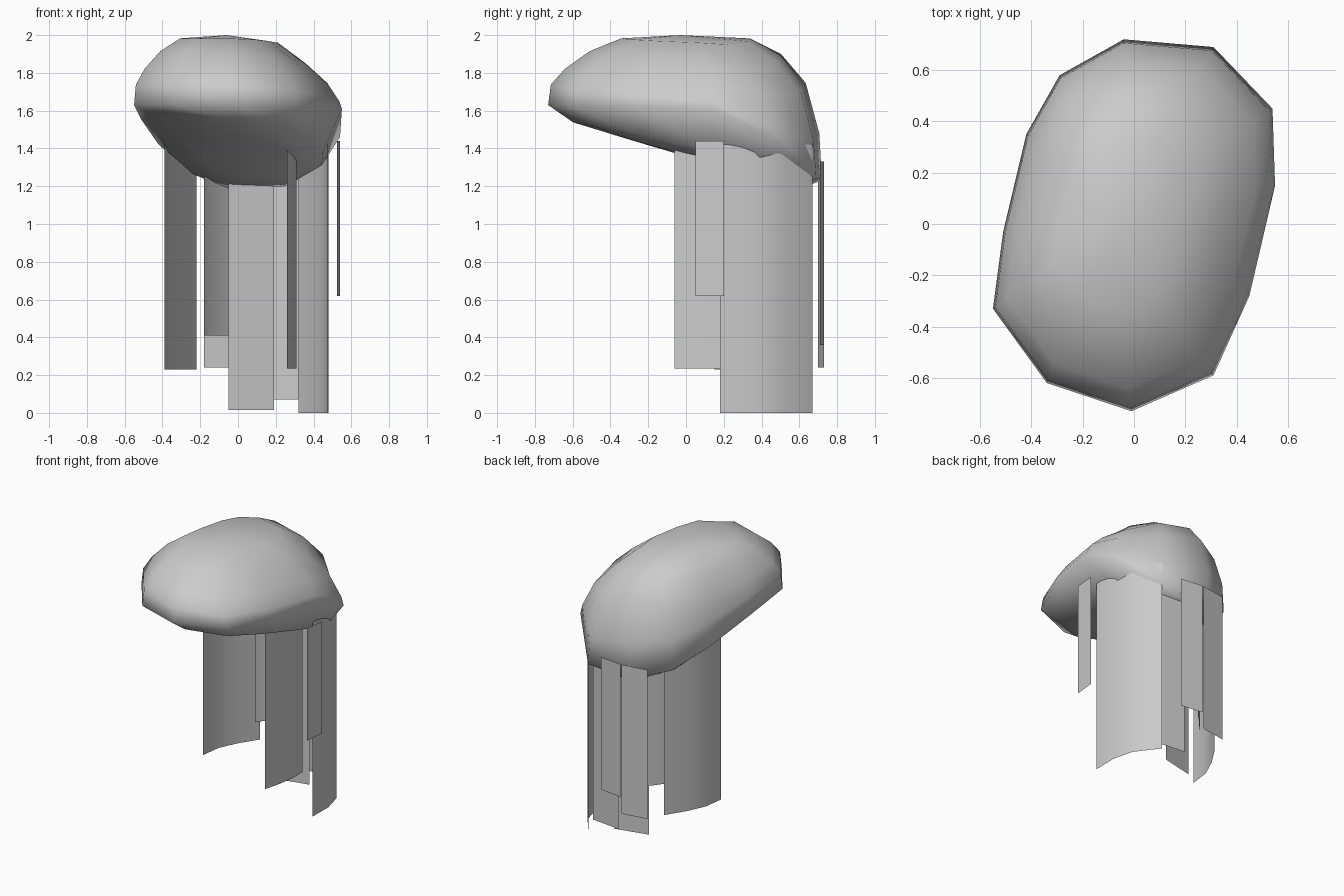
import bpy, bmesh

if "Cube" in bpy.data.objects:
    bpy.data.objects.remove(bpy.data.objects["Cube"])


def make_object(name, bm):
    bmesh.ops.recalc_face_normals(bm, faces=bm.faces[:])
    me = bpy.data.meshes.new(name)
    bm.to_mesh(me)
    bm.free()
    me.polygons.foreach_set("use_smooth", [True] * len(me.polygons))
    ob = bpy.data.objects.new(name, me)
    bpy.context.collection.objects.link(ob)
    return ob


# Widest outline of the lopsided cap (x, y, z)
rim = [(-.04, .72, 1.23), (.31, .69, 1.24), (.54, .45, 1.46), (.55, .15, 1.61),
       (.45, -.28, 1.62), (.31, -.59, 1.62), (-.01, -.73, 1.63), (-.34, -.62, 1.63),
       (-.55, -.33, 1.63), (-.51, -.03, 1.55), (-.42, .35, 1.42), (-.29, .58, 1.31)]


def under(x, y):
    return 1.355 - .3 * y + .5 * (x - .08) ** 2


def cap():
    bm = bmesh.new()
    rings = []
    # underside rings, from inside to outside
    for s in (.45, .82):
        rings.append([bm.verts.new((x * s, y * s, under(x * s, y * s))) for x, y, z in rim])
    rings.append([bm.verts.new(p) for p in rim])
    # dome rings: lean to the left, fuller at the back, flatter on the right
    for s, t, back, right in ((.98, .3, .03, .2), (.88, .53, .15, .18),
                              (.7, .79, .09, .16), (.47, .98, .01, .06)):
        dx = -.09 * (1 - s)
        ring = []
        for x, y, z in rim:
            h = t + back * max(0, y / .72) ** 2 - right * max(0, x / .55) ** 2
            ring.append(bm.verts.new((x * s + dx, y * s, z + (1.99 - z) * h)))
        rings.append(ring)
    n = len(rim)
    for a, b in zip(rings, rings[1:]):
        for i in range(n):
            j = (i + 1) % n
            bm.faces.new((a[i], a[j], b[j], b[i]))
    # close both ends
    for ring, tip in ((rings[0], (0, 0, under(0, 0))), (rings[-1], (-.06, -.03, 2.0))):
        c = bm.verts.new(tip)
        for i in range(n):
            bm.faces.new((ring[i], ring[(i + 1) % n], c))
    make_object("cap", bm)


def strip(name, path, z0, z1):
    bm = bmesh.new()
    low = [bm.verts.new((x, y, z0)) for x, y in path]
    top = [bm.verts.new((x, y, z1)) for x, y in path]
    for i in range(len(path) - 1):
        bm.faces.new((low[i], low[i + 1], top[i + 1], top[i]))
    make_object(name, bm)


cap()

# Hanging strips: plan path, bottom and top heights
strip("left_strip", [(-.39, .15), (-.37, .30), (-.31, .43), (-.22, .57)], .23, 1.42)
strip("right_strip", [(.475, .18), (.478, .36), (.44, .51), (.32, .67)], 0, 1.42)
strip("right_outer_strip", [(.525, .05), (.54, .2)], .62, 1.44)
strip("inner_right_strip", [(.26, -.06), (.29, .06), (.31, .18), (.31, .3)], .235, 1.40)
strip("inner_left_strip", [(-.18, .455), (-.12, .54), (-.04, .61)], .41, 1.40)
strip("middle_strip", [(-.05, .5), (.19, .555)], .015, 1.40)
strip("back_inner_strip", [(.1, .64), (.32, .615)], .07, 1.40)
strip("back_right_strip", [(.02, .73), (.19, .71)], .36, 1.33)
strip("back_left_strip", [(-.18, .70), (.01, .73)], .24, 1.33)
